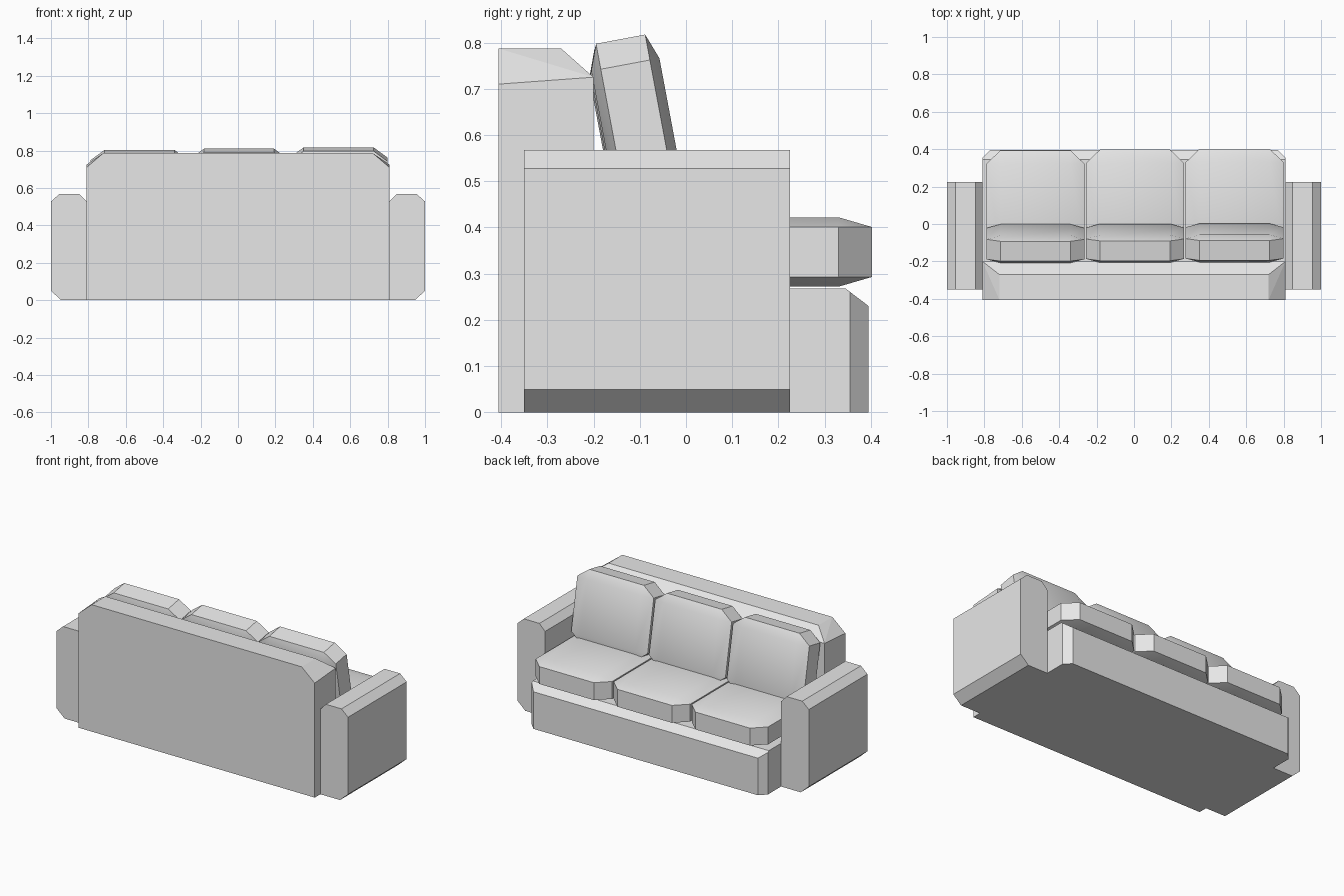
import bpy, bmesh, math
from mathutils import Matrix

cube = bpy.data.objects.get("Cube")
if cube:
    bpy.data.objects.remove(cube, do_unlink=True)

# Single upholstery colour
grey = bpy.data.materials.new("grey_fabric")
grey.use_nodes = True
colour = (0.8, 0.8, 0.8, 1)
grey.diffuse_color = colour
grey.node_tree.nodes["Principled BSDF"].inputs["Base Color"].default_value = colour


def hull(name, points, matrix=Matrix()):
    """Convex block through the given corner points."""
    bm = bmesh.new()
    for p in points:
        bm.verts.new(p)
    res = bmesh.ops.convex_hull(bm, input=bm.verts[:])
    loose = [g for g in res["geom_interior"] if isinstance(g, bmesh.types.BMVert)]
    bmesh.ops.delete(bm, geom=loose, context='VERTS')
    bmesh.ops.dissolve_limit(bm, angle_limit=math.radians(1),
                             verts=bm.verts[:], edges=bm.edges[:])
    bmesh.ops.recalc_face_normals(bm, faces=bm.faces[:])
    mesh = bpy.data.meshes.new(name)
    bm.to_mesh(mesh)
    bm.free()
    mesh.materials.append(grey)
    obj = bpy.data.objects.new(name, mesh)
    obj.matrix_world = matrix
    bpy.context.collection.objects.link(obj)
    return obj


def mirrored(points):
    return [(s * x, y, z) for x, y, z in points for s in (-1, 1)]


def cushion(name, width, length, cut_y, centre, tilt=0):
    """Octagonal pad with softly crowned faces on both sides."""
    w, l, cut_x = width / 2, length / 2, 0.075
    rim, crown = 0.054, 0.075
    quarter = [(w, l - cut_y, rim), (w - cut_x, l, rim), (w - cut_x, l - cut_y, crown)]
    pts = [(x, sy * y, sz * z) for x, y, z in mirrored(quarter)
           for sy in (-1, 1) for sz in (-1, 1)]
    obj = hull(name, pts, Matrix.Translation(centre) @ Matrix.Rotation(tilt, 4, 'X'))
    bpy.ops.object.select_all(action='DESELECT')
    bpy.context.view_layer.objects.active = obj
    obj.select_set(True)
    bpy.ops.object.shade_smooth_by_angle(angle=math.radians(30))


# Backrest frame with chamfered top corners
hull("backrest", mirrored([
    (0.81, -0.405, 0), (0.81, -0.2, 0), (0.81, -0.405, 0.71),
    (0.81, -0.2, 0.725), (0.72, -0.405, 0.787), (0.72, -0.27, 0.787)]))

# Seat base with chamfered front
hull("seat_base", mirrored([
    (0.81, -0.2, 0), (0.81, 0.355, 0), (0.77, 0.395, 0), (0.81, -0.2, 0.268),
    (0.81, 0.345, 0.268), (0.81, 0.355, 0.2604), (0.77, 0.395, 0.23)]))

# Armrests: one end profile, mirrored
arm_profile = [(0.81, 0), (0.945, 0), (1, 0.05), (1, 0.528),
               (0.955, 0.568), (0.848, 0.568), (0.81, 0.528)]
for side, s in (("left", 1), ("right", -1)):
    hull(side + "_armrest", [(s * x, y, z) for x, z in arm_profile
                             for y in (-0.35, 0.225)])

# Cushions, each row shifted very slightly
for i, side in enumerate(("right", "middle", "left")):
    x = -0.527 + 0.5325 * i
    cushion(side + "_seat_cushion", 0.524, 0.59, 0.072,
            (x, 0.099 + 0.004 * i, 0.347))
    cushion(side + "_back_cushion", 0.524, 0.44, 0.056,
            (x, -0.105 + 0.002 * i, 0.577 + 0.007 * i), math.radians(100.6))
